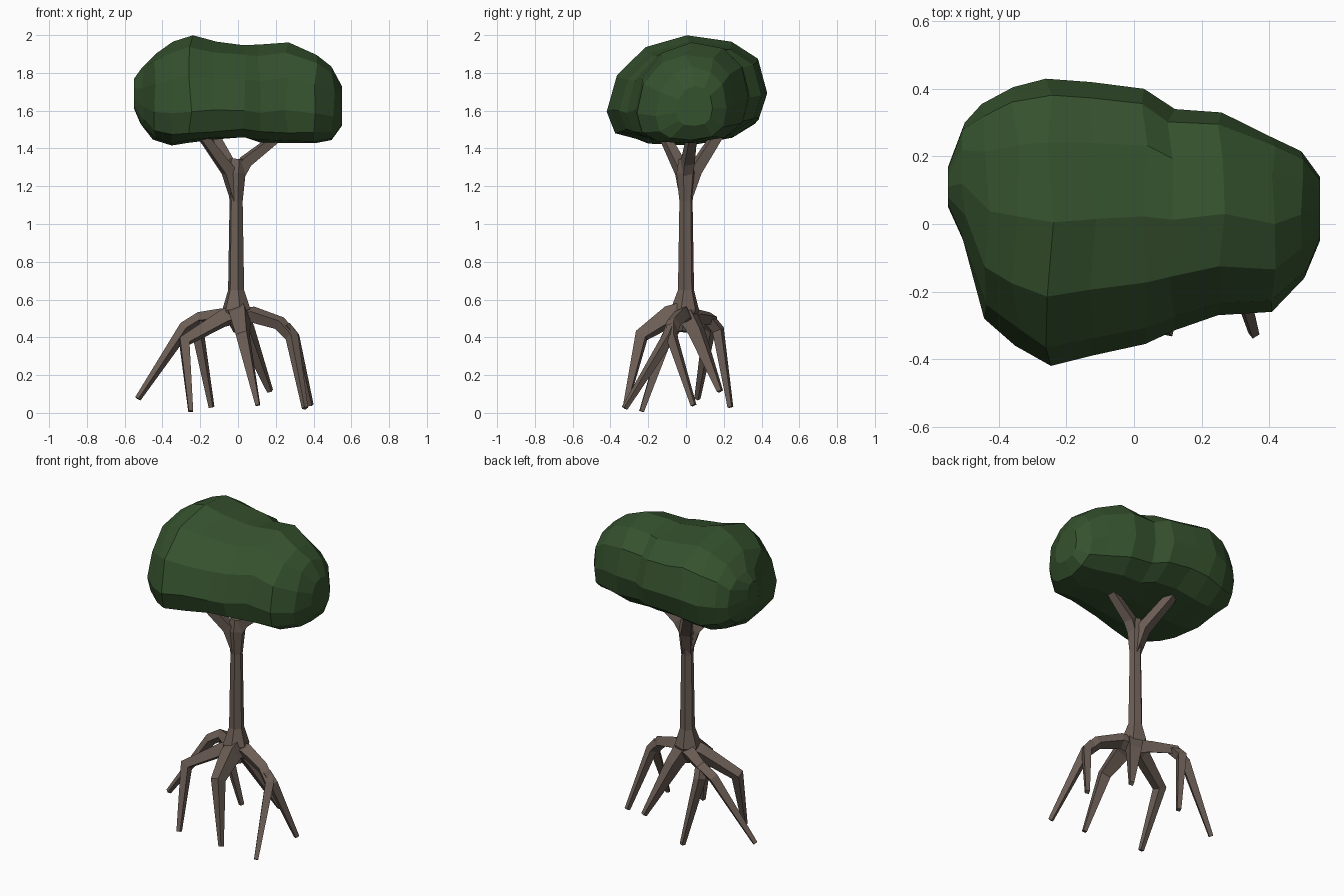
import bpy, bmesh, math, random
from mathutils import Vector

random.seed(4)


def material(name, rgb):
    m = bpy.data.materials.new(name)
    m.diffuse_color = (*rgb, 1)
    return m


BARK = material("bark brown", (0.15, 0.112, 0.092))
LEAF = material("leaf green", (0.036, 0.084, 0.027))


def loft(name, rings, mat):
    """Skin a list of equal-sized point rings and cap both ends."""
    bm = bmesh.new()
    vs = [[bm.verts.new(p) for p in r] for r in rings]
    n = len(vs[0])
    for a, b in zip(vs, vs[1:]):
        for i in range(n):
            j = (i + 1) % n
            bm.faces.new((a[i], a[j], b[j], b[i]))
    bm.faces.new(vs[0][::-1])
    bm.faces.new(vs[-1])
    bmesh.ops.recalc_face_normals(bm, faces=bm.faces)
    me = bpy.data.meshes.new(name)
    bm.to_mesh(me)
    bm.free()
    me.materials.append(mat)
    ob = bpy.data.objects.new(name, me)
    bpy.context.collection.objects.link(ob)
    return ob


def limb(name, path, sides=4, thick=1.2, turn=0.4):
    """Tapered tube along (x, y, z, radius) points."""
    pts = [Vector(p[:3]) for p in path]
    dirs = [(b - a).normalized() for a, b in zip(pts, pts[1:])]
    tans = [dirs[0]] + [(a + b).normalized() for a, b in zip(dirs, dirs[1:])] + [dirs[-1]]
    u = tans[0].orthogonal().normalized()
    rings = []
    for k, (p, t) in enumerate(zip(pts, tans)):
        if k:
            u = tans[k - 1].rotation_difference(t) @ u
        v = t.cross(u)
        r = path[k][3] * thick
        rings.append([p + r * (math.cos(a) * u + math.sin(a) * v)
                      for a in (turn + 2 * math.pi * i / sides for i in range(sides))])
    return loft(name, rings, BARK)


# Trunk with flared root crown
limb("trunk", [(0.005, -0.01, 0.43, 0.03), (-0.01, -0.005, 0.545, 0.078), (-0.01, 0, 0.65, 0.044),
               (-0.01, 0, 1.12, 0.036), (-0.01, 0, 1.27, 0.052), (-0.005, 0, 1.345, 0.04)],
     6, 1.0, 0)

# Branches reaching into the crown
limb("branch_right", [(-0.005, 0, 1.24, 0.03), (0.04, 0.01, 1.33, 0.034),
                      (0.20, 0.03, 1.455, 0.026), (0.28, 0.04, 1.55, 0.02)])
limb("branch_front_left", [(-0.01, 0, 1.13, 0.028), (-0.05, -0.02, 1.28, 0.036),
                           (-0.18, -0.11, 1.455, 0.026), (-0.24, -0.15, 1.55, 0.02)])
limb("branch_back", [(-0.01, 0, 1.13, 0.028), (-0.035, 0.045, 1.28, 0.036),
                     (-0.13, 0.16, 1.46, 0.03), (-0.17, 0.21, 1.56, 0.02)])

# Stilt roots: arching limbs, some forking at the knee
limb("root_right", [(0, 0, 0.505, 0.045), (0.08, -0.02, 0.52, 0.038), (0.22, -0.065, 0.475, 0.032),
                    (0.285, -0.09, 0.405, 0.03), (0.355, -0.325, 0.025, 0.014)])
limb("root_right_fork", [(0.25, -0.075, 0.46, 0.025), (0.295, -0.075, 0.40, 0.028),
                         (0.385, 0.04, 0.04, 0.014)])
limb("root_front", [(0, 0, 0.53, 0.055), (0.01, -0.09, 0.51, 0.052),
                    (0.025, -0.235, 0.41, 0.036), (0.105, -0.32, 0.04, 0.013)])
limb("root_front_left", [(0, 0, 0.53, 0.05), (-0.08, -0.035, 0.50, 0.042),
                         (-0.285, -0.11, 0.38, 0.033), (-0.25, -0.235, 0.008, 0.014)])
limb("root_back_left", [(0, 0, 0.505, 0.044), (-0.08, 0.05, 0.51, 0.038), (-0.20, 0.13, 0.50, 0.03),
                        (-0.28, 0.125, 0.45, 0.03), (-0.53, 0.06, 0.075, 0.014)])
limb("root_back_left_fork", [(-0.19, 0.12, 0.50, 0.028), (-0.215, 0.17, 0.44, 0.03),
                             (-0.14, 0.235, 0.03, 0.014)])
limb("root_back", [(0, 0, 0.53, 0.05), (0.045, 0.055, 0.43, 0.042), (0.17, 0.18, 0.115, 0.015)])

# Leafy crown: sections along x as (x, y min, y max, z min, z max)
sections = [
    (-0.55, 0.05, 0.17, 1.61, 1.77), (-0.51, -0.06, 0.30, 1.52, 1.83),
    (-0.44, -0.28, 0.355, 1.45, 1.91), (-0.35, -0.36, 0.405, 1.42, 1.96),
    (-0.25, -0.42, 0.43, 1.43, 2.00), (-0.12, -0.39, 0.42, 1.45, 1.965),
    (0.03, -0.355, 0.40, 1.455, 1.945), (0.11, -0.315, 0.34, 1.435, 1.945),
    (0.26, -0.27, 0.33, 1.43, 1.96), (0.41, -0.26, 0.26, 1.43, 1.90),
    (0.50, -0.16, 0.215, 1.44, 1.83), (0.55, -0.05, 0.14, 1.52, 1.73)]
SIDES = 12
rings = []
for n, (x, y0, y1, z0, z1) in enumerate(sections):
    cy, cz = (y0 + y1) / 2, z0 + 0.40 * (z1 - z0)
    ring = []
    for i in range(SIDES):
        a = 2 * math.pi * i / SIDES
        c, s = math.cos(a), math.sin(a)
        sq = lambda w, e: math.copysign(abs(w) ** e, w)
        e = 0.78 if s < 0 else 0.85 if c > 0 else 0.95   # boxier underside
        y = cy + sq(c, e) * (y1 - y0) / 2
        z = cz + sq(s, e) * ((z1 - cz) if s > 0 else (cz - z0))
        z += (0.045 if c > 0 else 0.07) * c * abs(c) * (y1 - y0)  # front hangs lower
        j = 0.012 if 0 < n < len(sections) - 1 else 0
        ring.append((x + random.uniform(-j, j), y, z + random.uniform(-j, j) * 0.5))
    rings.append(ring)
loft("crown", rings, LEAF)
